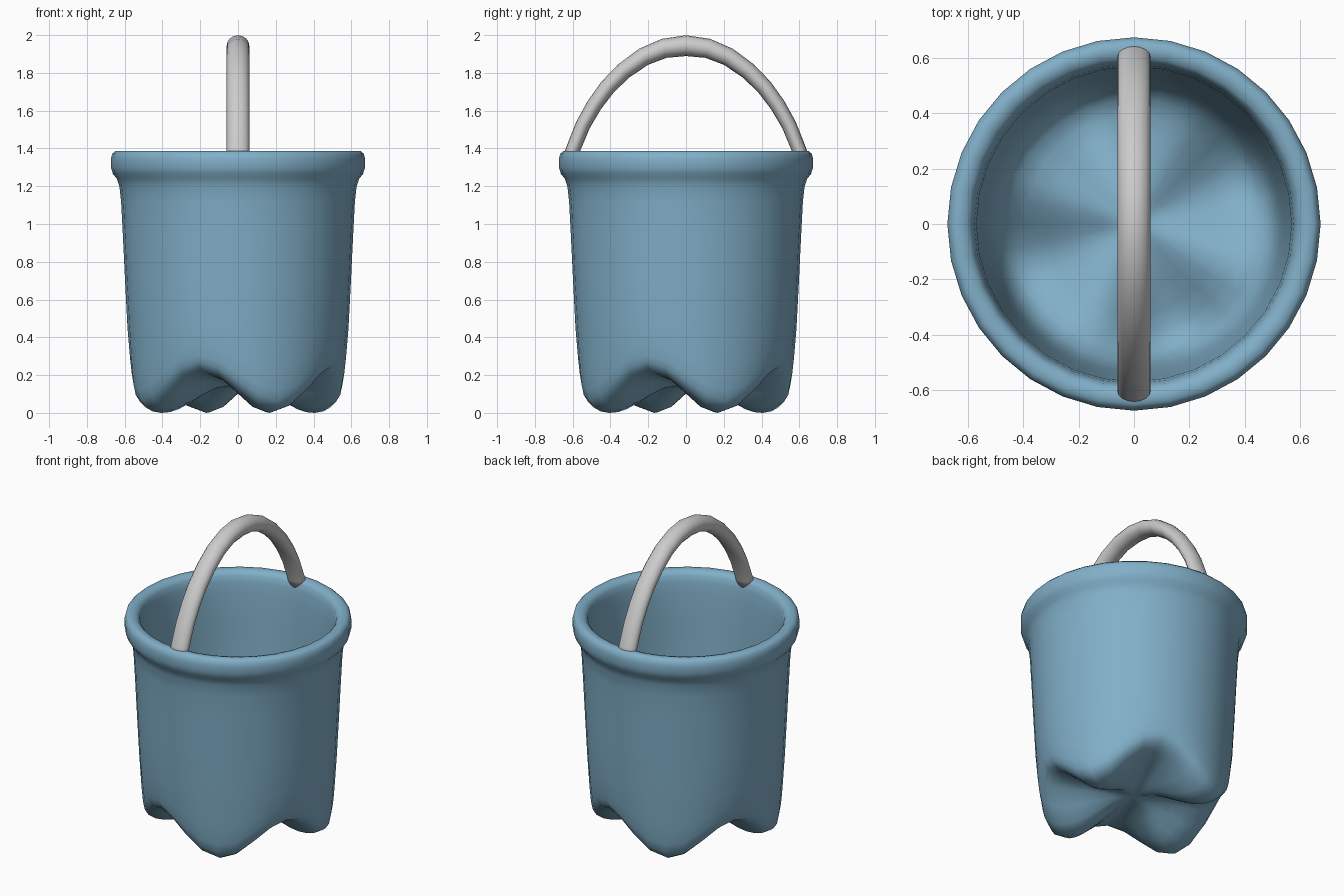
import bpy, bmesh
from math import sin, cos, pi, radians
from mathutils import Vector

if "Cube" in bpy.data.objects:
    bpy.data.objects.remove(bpy.data.objects["Cube"])

SIDES = 32
FOOT_ANGLE = radians(-67.5)   # four feet, spaced 90 degrees


def finish(name, bm, colour=None):
    bmesh.ops.recalc_face_normals(bm, faces=bm.faces)
    for f in bm.faces:
        f.smooth = True
    mesh = bpy.data.meshes.new(name)
    bm.to_mesh(mesh)
    bm.free()
    obj = bpy.data.objects.new(name, mesh)
    bpy.context.collection.objects.link(obj)
    if colour:
        mat = bpy.data.materials.new(name + "_material")
        mat.diffuse_color = colour
        mat.use_nodes = True
        mat.node_tree.nodes["Principled BSDF"].inputs["Base Color"].default_value = mat.diffuse_color
        mesh.materials.append(mat)
    return obj


def bridge(bm, a, b):
    n = len(a)
    for i in range(n):
        bm.faces.new((a[i], a[(i + 1) % n], b[(i + 1) % n], b[i]))


def fan(bm, ring, point):
    c = bm.verts.new(point)
    for i in range(len(ring)):
        bm.faces.new((ring[i], ring[(i + 1) % len(ring)], c))


# Underside rows: radius, height on a foot, height in the valley between feet
under = [(0.13, 0.13, 0.16), (0.20, 0.095, 0.172), (0.27, 0.055, 0.183),
         (0.34, 0.02, 0.193), (0.39, 0.004, 0.20), (0.44, 0.0, 0.208),
         (0.49, 0.008, 0.22), (0.53, 0.03, 0.242), (0.552, 0.065, 0.27),
         (0.563, 0.12, 0.305), (0.572, 0.23, 0.36)]
# Outer wall, rolled rim and inner wall
wall = [(0.585, 0.45), (0.598, 0.7), (0.61, 0.95), (0.619, 1.12),
        (0.628, 1.20), (0.642, 1.24), (0.662, 1.265), (0.673, 1.30),
        (0.673, 1.345), (0.666, 1.372), (0.65, 1.386), (0.625, 1.387),
        (0.60, 1.38), (0.585, 1.36), (0.576, 1.32), (0.568, 1.25),
        (0.562, 1.1), (0.553, 0.85), (0.542, 0.6)]
# Inner floor, softly following the feet
floor = [(0.53, 0.40, 0.45), (0.515, 0.26, 0.37), (0.49, 0.165, 0.315),
         (0.45, 0.115, 0.275), (0.39, 0.10, 0.25), (0.32, 0.115, 0.235),
         (0.24, 0.145, 0.222), (0.12, 0.185, 0.208)]

# Bucket
bm = bmesh.new()
rings = []
for r, zf, zv in under + [(r, z, z) for r, z in wall] + floor:
    ring = []
    for i in range(SIDES):
        t = 2 * pi * i / SIDES
        w = 0.5 + 0.5 * cos(4 * (t - FOOT_ANGLE))
        ring.append(bm.verts.new((r * cos(t), r * sin(t), zv + (zf - zv) * w)))
    if rings:
        bridge(bm, rings[-1], ring)
    rings.append(ring)
fan(bm, rings[0], (0, 0, 0.15))
fan(bm, rings[-1], (0, 0, 0.20))
finish("bucket", bm, (0.22, 0.43, 0.58, 1))

# Handle: tube swept along a mirrored arch, a little thinner at the ends
half = [(0.615, 1.34), (0.60, 1.39), (0.545, 1.525), (0.485, 1.63), (0.415, 1.725),
        (0.33, 1.81), (0.225, 1.885), (0.115, 1.93)]
path = [(-y, z) for y, z in half] + [(0, 1.944)] + half[::-1]
bm = bmesh.new()
rings = []
for k, (y, z) in enumerate(path):
    a, b = path[max(k - 1, 0)], path[min(k + 1, len(path) - 1)]
    n = Vector((0, a[1] - b[1], b[0] - a[0])).normalized()
    thick = 0.055 - 0.017 * abs(y) / 0.6
    ring = [bm.verts.new(Vector((0.06 * cos(t), y, z)) + n * thick * sin(t))
            for t in (2 * pi * i / 16 for i in range(16))]
    if rings:
        bridge(bm, rings[-1], ring)
    rings.append(ring)
bm.faces.new(rings[0])
bm.faces.new(rings[-1])
finish("handle", bm)
